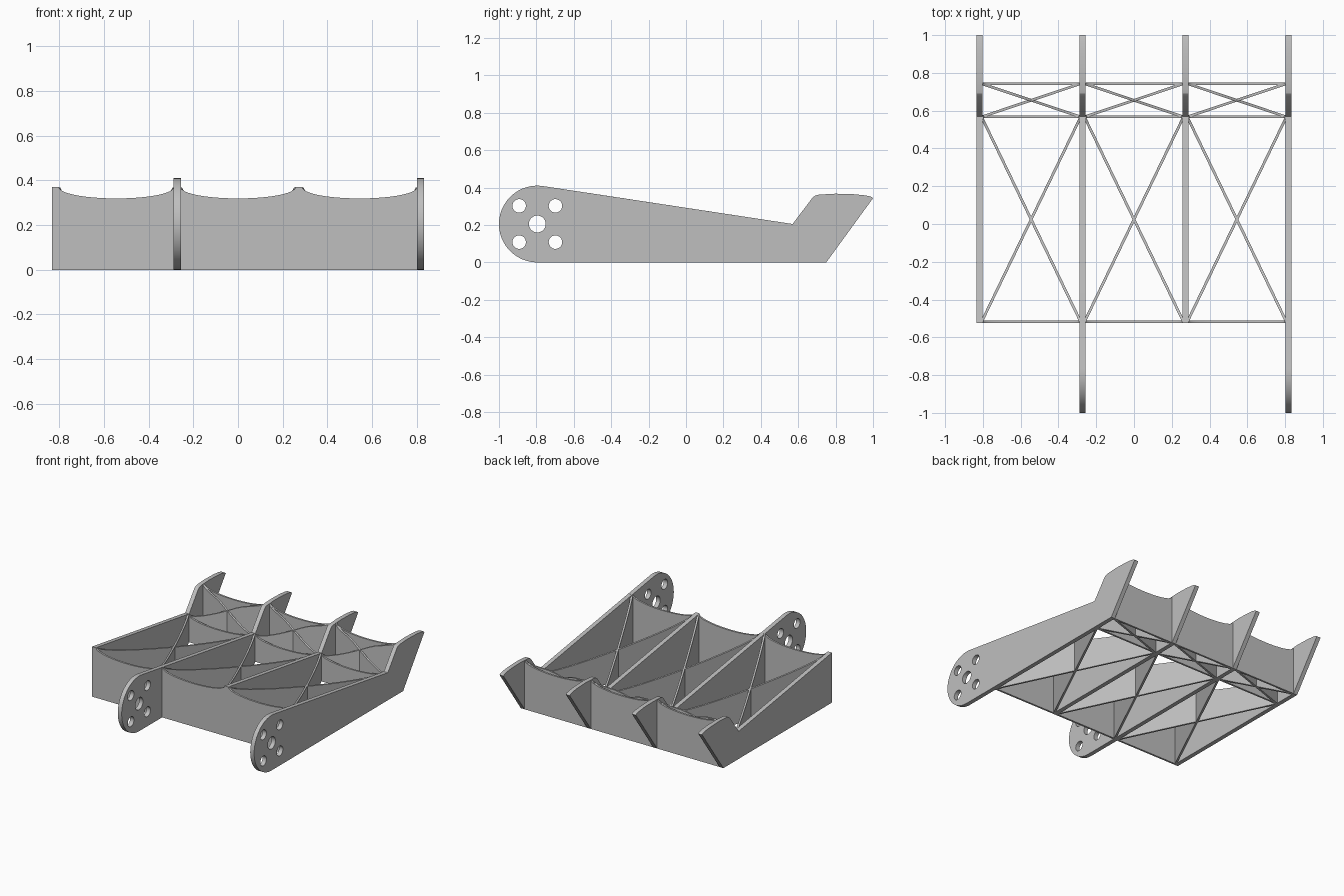
import bpy, bmesh, math
from mathutils import Matrix, Vector

cube = bpy.data.objects.get("Cube")
if cube:
    bpy.data.objects.remove(cube, do_unlink=True)

grey = bpy.data.materials.new("plain grey")
grey.use_nodes = True
grey.diffuse_color = (0.52, 0.52, 0.52, 1)
grey.node_tree.nodes["Principled BSDF"].inputs["Base Color"].default_value = (0.52, 0.52, 0.52, 1)

RIB, WALL = 0.032, 0.014           # thicknesses
SPACING = 0.5445
RIBS = [(i - 1.5) * SPACING for i in range(4)]
FRONT, MIDDLE, BACK = -0.518, 0.567, 0.743
HUB_Y, HUB_R = -0.795, 0.205
SAG = 0.05

# Upper edge of a rib, front to back
TOP = [(-0.765, 0.408), (0.57, 0.205), (0.675, 0.344), (0.69, 0.357), (0.71, 0.362),
       (0.8, 0.367), (0.9, 0.364), (0.96, 0.358), (0.99, 0.351), (1.0, 0.343)]


def rib_top(y):
    for (y0, z0), (y1, z1) in zip(TOP, TOP[1:]):
        if y <= y1:
            return z0 + (z1 - z0) * (y - y0) / (y1 - y0)
    return TOP[-1][1]


def arc(y, z, r, start, end, n):
    angles = [math.radians(start + (end - start) * i / n) for i in range(n + 1)]
    return [(y + r * math.cos(a), z + r * math.sin(a)) for a in angles]


def add_object(name, bm):
    bmesh.ops.remove_doubles(bm, verts=bm.verts, dist=1e-5)
    bmesh.ops.recalc_face_normals(bm, faces=bm.faces)
    mesh = bpy.data.meshes.new(name)
    bm.to_mesh(mesh)
    bm.free()
    mesh.materials.clear()
    mesh.materials.append(grey)
    obj = bpy.data.objects.new(name, mesh)
    bpy.context.collection.objects.link(obj)
    bpy.ops.object.select_all(action='DESELECT')
    obj.select_set(True)
    bpy.context.view_layer.objects.active = obj
    bpy.ops.object.shade_smooth_by_angle(angle=math.radians(25))
    return obj


def add_plate(name, x, loops):
    """Filled outline in the y-z plane, with holes, given the rib thickness."""
    curve = bpy.data.curves.new(name, 'CURVE')
    curve.dimensions = '2D'
    curve.fill_mode = 'BOTH'
    curve.extrude = RIB / 2
    for loop in loops:
        spline = curve.splines.new('POLY')
        spline.points.add(len(loop) - 1)
        for point, (y, z) in zip(spline.points, loop):
            point.co = (y, z, 0, 1)
        spline.use_cyclic_u = True
    helper = bpy.data.objects.new(name + " outline", curve)
    bpy.context.collection.objects.link(helper)
    graph = bpy.context.evaluated_depsgraph_get()
    mesh = bpy.data.meshes.new_from_object(helper.evaluated_get(graph))
    bpy.data.objects.remove(helper, do_unlink=True)
    bm = bmesh.new()
    bm.from_mesh(mesh)
    bpy.data.meshes.remove(mesh)
    turn = Matrix(((0, 0, 1, x), (1, 0, 0, 0), (0, 1, 0, 0), (0, 0, 0, 1)))
    bmesh.ops.transform(bm, matrix=turn, verts=bm.verts)
    add_object(name, bm)


def add_wall(bm, start, end, centre):
    """Upright wall whose top follows the ribs and sags across the bay."""
    a, b = Vector(start), Vector(end)
    side = (b - a).orthogonal().normalized() * WALL / 2
    half = (SPACING - RIB) / 2
    steps, previous, first = 32, None, None
    for i in range(steps + 1):
        p = a.lerp(b, (1 - math.cos(math.pi * i / steps)) / 2)
        u = min(1, abs(p.x - centre) / half)
        z = rib_top(p.y) - 0.001 - SAG * math.sqrt(1 - u * u)
        l, r = p + side, p - side
        ring = [bm.verts.new(v) for v in ((*l, 0), (*r, 0), (*r, z), (*l, z))]
        if previous:
            for k in range(4):
                n = (k + 1) % 4
                bm.faces.new((previous[k], previous[n], ring[n], ring[k]))
        first = first or ring
        previous = ring
    bm.faces.new(first)
    bm.faces.new(previous)


# Ribs: two long ones with a drilled round hub, two cut short at the front
hub = arc(HUB_Y, HUB_R, HUB_R, 270, 81.5, 48)
holes = [arc(HUB_Y, HUB_R, 0.045, 0, 352.5, 47)]
for dy in (-0.097, 0.097):
    for dz in (-0.097, 0.097):
        holes.append(arc(HUB_Y + dy, HUB_R + dz, 0.036, 0, 350, 35))
cut = FRONT - WALL / 2
for i, x in enumerate(RIBS):
    if i % 2:
        add_plate(f"long_rib_{i}", x, [hub + TOP[1:] + [(0.75, 0)]] + holes)
    else:
        add_plate(f"short_rib_{i}", x, [[(cut, 0), (cut, rib_top(cut))] + TOP[1:] + [(0.75, 0)]])

# Cross walls and crossed braces in each bay
for bay, (x0, x1) in enumerate(zip(RIBS, RIBS[1:])):
    centre = (x0 + x1) / 2
    for name, y in (("front", FRONT), ("middle", MIDDLE), ("back", BACK)):
        bm = bmesh.new()
        add_wall(bm, (x0, y), (x1, y), centre)
        add_object(f"{name}_wall_{bay}", bm)
    for name, y0, y1 in (("long", FRONT, MIDDLE), ("short", MIDDLE, BACK)):
        for k, (xa, xb) in enumerate(((x0 + 0.01, x1 - 0.01), (x1 - 0.01, x0 + 0.01))):
            bm = bmesh.new()
            add_wall(bm, (xa, y0), (xb, y1), centre)
            add_object(f"{name}_brace_{bay}_{k}", bm)
